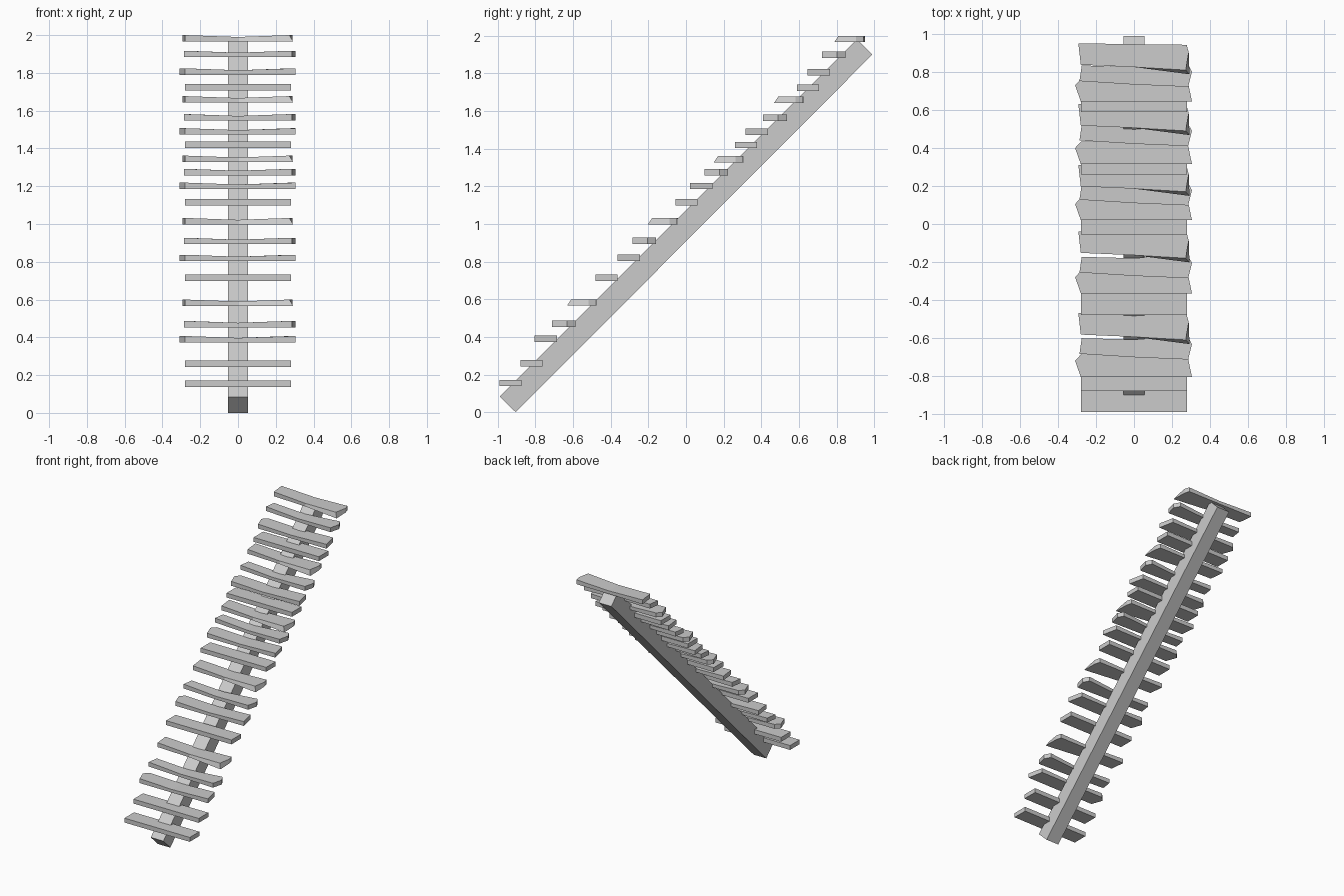
import bpy

if "Cube" in bpy.data.objects:
    bpy.data.objects.remove(bpy.data.objects["Cube"])

HALF = 0.017   # half the tread thickness
DIP = 0.010    # worn hollow in the middle of the rough treads


def make_mesh(name, verts, faces):
    mesh = bpy.data.meshes.new(name)
    mesh.from_pydata(verts, [], faces)
    mesh.update()
    obj = bpy.data.objects.new(name, mesh)
    bpy.context.collection.objects.link(obj)
    return obj


# Tread plans (x, distance behind the front), counter-clockwise:
# right half runs front-middle to back-middle, left half back again
PLANS = {
    "plain": ([(0, 0), (0.28, 0), (0.28, 0.117), (0, 0.117)],
              [(-0.28, 0.117), (-0.28, 0)]),
    "left_point": ([(0, 0), (0.305, 0), (0.28, 0.12), (0, 0.12)],
                   [(-0.278, 0.12), (-0.31, 0.085), (-0.28, 0)]),
    "right_point": ([(0, 0.012), (0.285, 0), (0.305, 0.08), (0.28, 0.126), (0, 0.105)],
                    [(-0.275, 0.112), (-0.287, 0.03)]),
    "flared": ([(0, 0.038), (0.272, 0.022), (0.288, 0.115), (0.277, 0.155), (0, 0.158)],
               [(-0.293, 0.163), (-0.28, 0.05)]),
}


def tread(name, kind, front, z):
    right, left = PLANS[kind]
    plan = right + left
    n, m = len(plan), len(right) - 1
    dip = 0 if kind == "plain" else DIP
    top, bottom = [], []
    for i, (x, d) in enumerate(plan):
        top.append((x, front + d, z + HALF - (dip if i in (0, m) else 0)))
        if kind == "flared" and i == 1:   # front right corner splays downward
            x, d = 0.292, 0.0
        bottom.append((x, front + d, z - HALF))
    halves = [list(range(m + 1)), list(range(m, n)) + [0]]
    faces = halves + [[i + n for i in reversed(h)] for h in halves]
    for i in range(n):
        j = (i + 1) % n
        faces.append([i, i + n, j + n, j])
    make_mesh(name, top + bottom, faces)


# Sloping central beam
profile = [(-0.99, 0.083), (-0.905, 0.0), (0.99, 1.90), (0.908, 1.982)]
w = 0.054
verts = [(s, y, z) for s in (-w, w) for y, z in profile]
make_mesh("beam", verts, [[3, 2, 1, 0], [4, 5, 6, 7], [0, 1, 5, 4],
                          [1, 2, 6, 5], [2, 3, 7, 6], [3, 0, 4, 7]])

# Treads as (front y, centre z), bottom to top; four shapes repeat in turn
STEPS = [(-0.99, 0.155), (-0.88, 0.26), (-0.805, 0.39), (-0.713, 0.47),
         (-0.632, 0.583), (-0.48, 0.715), (-0.365, 0.82), (-0.285, 0.91),
         (-0.202, 1.015), (-0.056, 1.115), (0.02, 1.202), (0.098, 1.275),
         (0.148, 1.345), (0.26, 1.42), (0.315, 1.49), (0.41, 1.565),
         (0.468, 1.66), (0.59, 1.725), (0.645, 1.807), (0.722, 1.90),
         (0.788, 1.983)]
ORDER = ["plain", "left_point", "right_point", "flared"]
for i, (front, z) in enumerate(STEPS):
    kind = "plain" if i == 0 else ORDER[(i - 1) % 4]
    tread(f"tread_{i + 1:02d}", kind, front, z)
